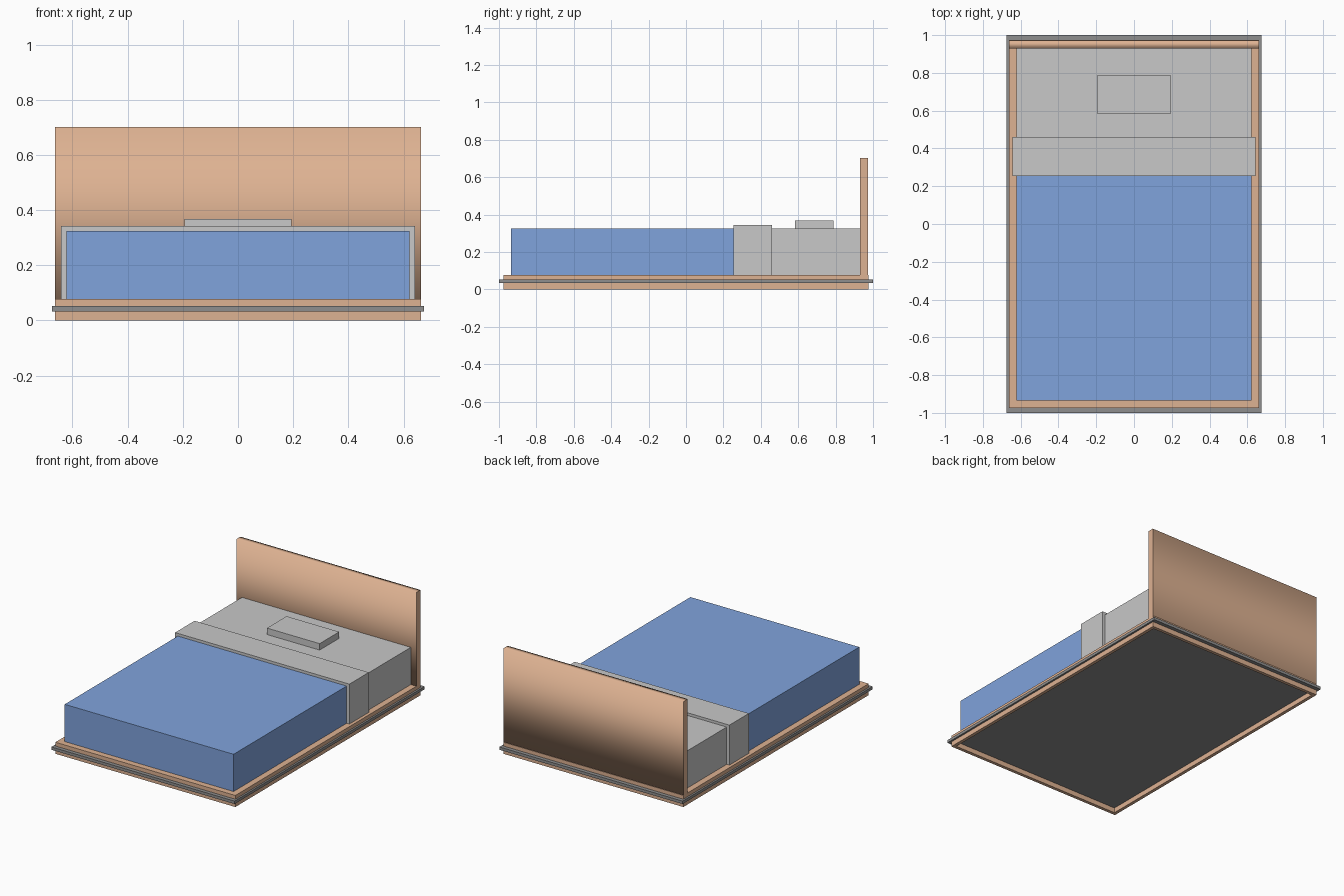
import bpy

if "Cube" in bpy.data.objects:
    bpy.data.objects.remove(bpy.data.objects["Cube"])


def material(name, rgb):
    """Flat colour given as 0-255 sRGB, stored as linear."""
    lin = [((c / 255 + 0.055) / 1.055) ** 2.4 for c in rgb]
    m = bpy.data.materials.new(name)
    m.diffuse_color = (*lin, 1)
    m.use_nodes = True
    m.node_tree.nodes["Principled BSDF"].inputs["Base Color"].default_value = m.diffuse_color
    return m


WOOD = material("tan wood", (222, 178, 146))
GREY = material("light grey linen", (200, 200, 200))
BLUE = material("blue blanket", (128, 163, 220))
DARK = material("dark grey trim", (142, 142, 142))


def box(name, x, y, z, mat):
    """Axis-aligned box from (min, max) ranges."""
    bpy.ops.mesh.primitive_cube_add(size=1)
    ob = bpy.context.object
    ob.name = name
    lo, hi = zip(x, y, z)
    for v in ob.data.vertices:
        v.co = [hi[i] if v.co[i] > 0 else lo[i] for i in range(3)]
    ob.data.materials.append(mat)
    return ob


W, L = 0.663, 0.975    # half size of the wooden frame
RIM = 0.022            # thickness of the skirt below the slab

# Base: slab that overhangs all round, wooden deck above it, open skirt below
box("base_slab", (-0.675, 0.675), (-1, 1), (0.033, 0.052), DARK)
box("frame_deck", (-W, W), (-L, L), (0.052, 0.077), WOOD)
for s, side in ((-1, "left"), (1, "right")):
    box(f"skirt_{side}", sorted((s * W, s * (W - RIM))), (-L, L), (0, 0.033), WOOD)
for s, side in ((-1, "front"), (1, "back")):
    box(f"skirt_{side}", (RIM - W, W - RIM), sorted((s * L, s * (L - RIM))), (0, 0.033), WOOD)

# Headboard: softly shaded over its top and bottom, flat at the ends
head = box("headboard", (-W, W), (0.93, 0.972), (0.077, 0.702), WOOD)
for p in head.data.polygons:
    p.use_smooth = abs(p.normal.x) < 0.5

# Bedding
box("mattress", (-0.622, 0.622), (0.255, 0.93), (0.077, 0.325), GREY)
box("blanket", (-0.622, 0.622), (-0.935, 0.255), (0.077, 0.325), BLUE)
box("folded_sheet", (-0.642, 0.642), (0.255, 0.46), (0.077, 0.343), GREY)
box("pillow", (-0.194, 0.194), (0.582, 0.788), (0.325, 0.368), GREY)
